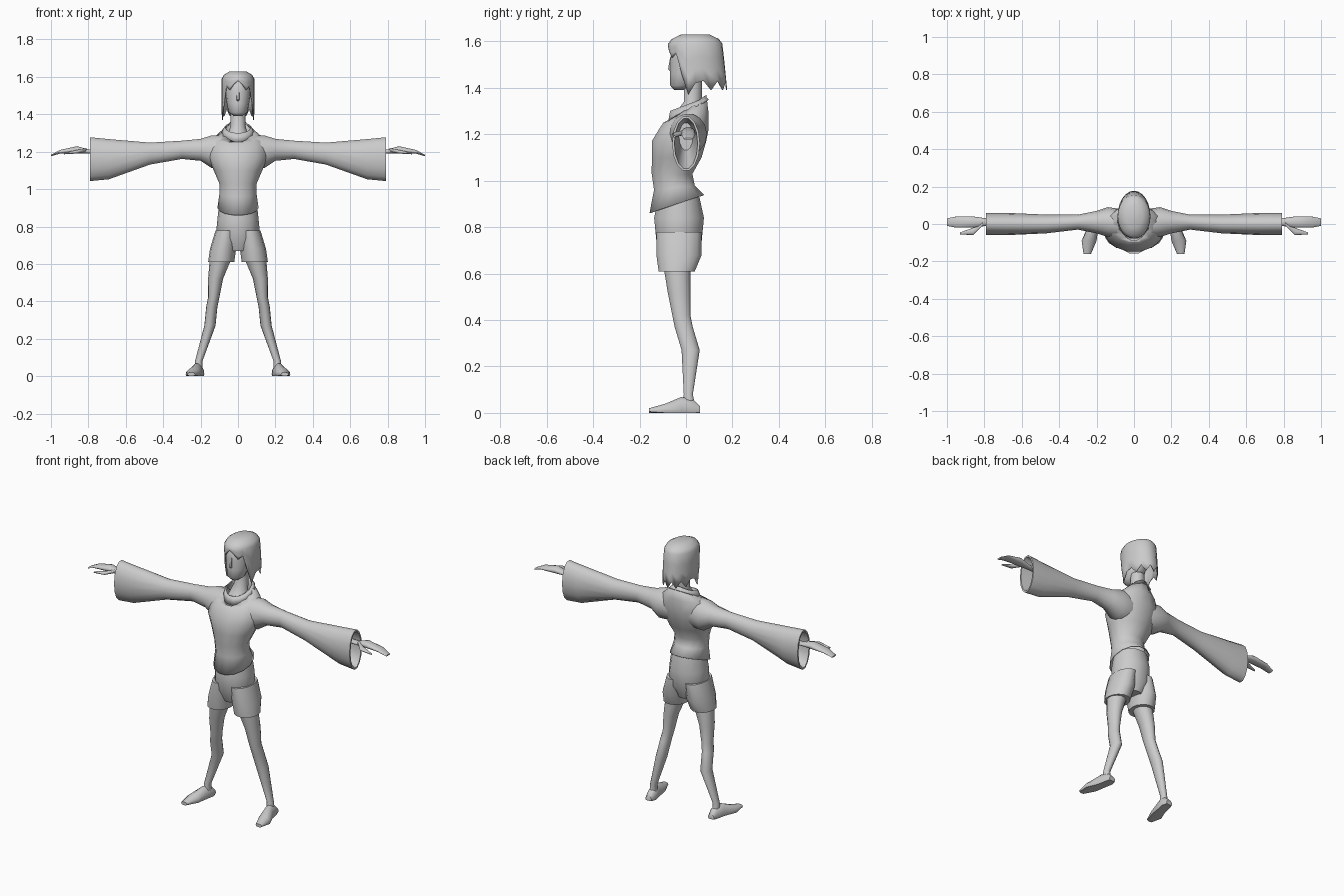
import bpy, bmesh, math

cube = bpy.data.objects.get("Cube")
if cube:
    bpy.data.objects.remove(cube)

GREY = (.6, .6, .6, 1)
clay = bpy.data.materials.new("plain grey")
clay.use_nodes = True
clay.diffuse_color = GREY
clay.node_tree.nodes["Principled BSDF"].inputs["Base Color"].default_value = GREY


def finish(name, bm, mirror=False, thickness=0):
    bmesh.ops.recalc_face_normals(bm, faces=bm.faces)
    mesh = bpy.data.meshes.new(name)
    bm.to_mesh(mesh)
    bm.free()
    mesh.materials.append(clay)
    obj = bpy.data.objects.new(name, mesh)
    bpy.context.collection.objects.link(obj)
    bpy.ops.object.select_all(action='DESELECT')
    obj.select_set(True)
    bpy.context.view_layer.objects.active = obj
    bpy.ops.object.shade_smooth_by_angle(angle=math.radians(50))
    if thickness:
        obj.modifiers.new("thickness", 'SOLIDIFY').thickness = thickness
    if mirror:
        obj.modifiers.new("mirror", 'MIRROR')


def bridge(bm, rings):
    for lower, upper in zip(rings, rings[1:]):
        for i in range(len(lower)):
            bm.faces.new((lower[i - 1], lower[i], upper[i], upper[i - 1]))


def oval(x=0, y=0, z=0, wide=0, deep=0, tall=0, sides=14):
    """Elliptical section; tall tilts a level section up towards the back."""
    points = []
    for i in range(sides):
        angle = math.tau * i / sides
        along, up = math.cos(angle), math.sin(angle)
        points.append((x + wide * along, y + deep * (up if wide else along), max(0, z + tall * up)))
    return points


def loft(name, *sections, closed=True, **options):
    bm = bmesh.new()
    rings = [[bm.verts.new(point) for point in section] for section in sections]
    bridge(bm, rings)
    if closed:
        bm.faces.new(rings[0])
        bm.faces.new(rings[-1])
    finish(name, bm, **options)


# Shirt body with a slanted hem and scooped neckline
loft("shirt",
     oval(z=.9, y=-.04, wide=.11, deep=.12, tall=.04),
     oval(z=.97, y=-.05, wide=.1, deep=.09, tall=.01),
     oval(z=1.03, y=-.06, wide=.1, deep=.09),
     oval(z=1.1, y=-.04, wide=.13, deep=.11),
     oval(z=1.17, y=-.03, wide=.16, deep=.12),
     oval(z=1.22, y=-.01, wide=.16, deep=.11),
     oval(z=1.27, wide=.14, deep=.1, tall=.02),
     oval(z=1.31, wide=.07, deep=.09, tall=.06),
     closed=False, thickness=.004)
loft("collar",
     oval(z=1.3, y=.01, wide=.09, deep=.09, tall=.05),
     oval(z=1.33, y=.01, wide=.07, deep=.08, tall=.03),
     closed=False, thickness=.006)

# Flared sleeves with hollow cuffs
loft("sleeve",
     oval(x=.07, z=1.2, deep=.08, tall=.09),
     oval(x=.14, y=.01, z=1.2, deep=.08, tall=.09),
     oval(x=.2, y=.01, z=1.21, deep=.06, tall=.06),
     oval(x=.3, y=.01, z=1.21, deep=.04, tall=.05),
     oval(x=.47, z=1.19, deep=.05, tall=.06),
     oval(x=.69, z=1.16, deep=.06, tall=.11),
     oval(x=.79, z=1.16, deep=.06, tall=.12),
     oval(x=.79, z=1.16, deep=.05, tall=.11),
     oval(x=.6, z=1.19, deep=.03, tall=.06),
     mirror=True)

# Hands
loft("hand",
     oval(x=.6, y=.01, z=1.2, deep=.02, tall=.02),
     oval(x=.79, y=.01, z=1.2, deep=.02, tall=.01),
     oval(x=.86, y=.01, z=1.21, deep=.03, tall=.02),
     oval(x=.95, y=.01, z=1.2, deep=.03, tall=.01),
     oval(x=1, y=.01, z=1.18, deep=.02, tall=.004),
     mirror=True)
loft("thumb",
     oval(x=.81, z=1.21, deep=.01, tall=.01),
     oval(x=.86, y=-.04, z=1.2, deep=.02, tall=.01),
     oval(x=.93, y=-.05, z=1.19, deep=.005, tall=.004),
     mirror=True)

# Shorts
loft("shorts_hips",
     oval(z=.67, y=-.03, wide=.06, deep=.07),
     oval(z=.74, y=-.03, wide=.12, deep=.1),
     oval(z=.84, y=-.03, wide=.11, deep=.11),
     oval(z=.93, y=-.03, wide=.1, deep=.09))
loft("shorts_leg",
     oval(x=.09, y=-.04, z=.61, wide=.07, deep=.08),
     oval(x=.08, y=-.03, z=.68, wide=.07, deep=.1),
     oval(x=.06, y=-.03, z=.78, wide=.06, deep=.1),
     mirror=True)

# Bare legs and feet
loft("leg",
     oval(x=.09, y=-.04, z=.64, wide=.06, deep=.06),
     oval(x=.12, y=-.03, z=.52, wide=.04, deep=.05),
     oval(x=.13, y=-.02, z=.42, wide=.03, deep=.04),
     oval(x=.14, y=-.01, z=.37, wide=.03, deep=.04),
     oval(x=.15, y=.02, z=.27, wide=.03, deep=.04),
     oval(x=.21, y=.01, z=.08, wide=.02, deep=.02),
     oval(x=.21, y=.01, z=.03, wide=.02, deep=.03),
     mirror=True)
loft("foot",
     oval(x=.21, y=.06, z=.01, wide=.02, tall=.02),
     oval(x=.21, y=.03, z=.01, wide=.03, tall=.05),
     oval(x=.22, y=-.02, z=.01, wide=.03, tall=.06),
     oval(x=.24, y=-.09, z=.01, wide=.04, tall=.03),
     oval(x=.25, y=-.16, z=.01, wide=.02, tall=.01),
     mirror=True)

# Neck, face and nose
loft("neck",
     oval(z=1.24, y=-.01, wide=.08, deep=.07),
     oval(z=1.3, y=.01, wide=.05, deep=.05),
     oval(z=1.34, y=.03, wide=.04, deep=.04),
     oval(z=1.43, y=.03, wide=.04, deep=.04))
loft("head",
     oval(z=1.39, y=-.03, wide=.02, deep=.02),
     oval(z=1.41, y=-.02, wide=.05, deep=.05),
     oval(z=1.46, wide=.06, deep=.07),
     oval(z=1.52, y=.01, wide=.07, deep=.08),
     oval(z=1.58, y=.02, wide=.07, deep=.08),
     oval(z=1.61, y=.03, wide=.04, deep=.05))
loft("nose",
     oval(z=1.47, y=-.06, wide=.01, deep=.01, sides=6),
     oval(z=1.48, y=-.06, wide=.01, deep=.02, sides=6),
     oval(z=1.53, y=-.06, wide=.01, deep=.01, sides=6))

# Hair: a domed cap whose strands end in a zigzag around the face and nape
STRANDS = 24
FRINGE_TIPS = (1.58, 1.56, 1.53, 1.55, 1.46, 1.37, 1.42)
BROW = 1.59


def strand_tip(index):
    from_front = min(index, STRANDS - index)
    if from_front < len(FRINGE_TIPS):
        return FRINGE_TIPS[from_front]
    return 1.43 if from_front % 2 else 1.39


def hair_ring(bm, scale, height=BROW, drop=0):
    ring = []
    for i in range(STRANDS):
        angle = math.tau * i / STRANDS
        side, front = math.sin(angle), math.cos(angle)
        z = height + (strand_tip(i) - height) * drop
        flare = .02 * drop * max(0, -front)
        y = .04 - .12 * scale * front + flare
        ring.append(bm.verts.new((.09 * scale * side, y, z)))
    return ring


bm = bmesh.new()
hair_rings = [hair_ring(bm, .5, 1.63), hair_ring(bm, .85, 1.61), hair_ring(bm, .97)]
hair_rings += [hair_ring(bm, .98, drop=step / 3) for step in (1, 2, 3)]
bridge(bm, hair_rings)
bm.faces.new(hair_rings[0])
finish("hair", bm, thickness=.005)
